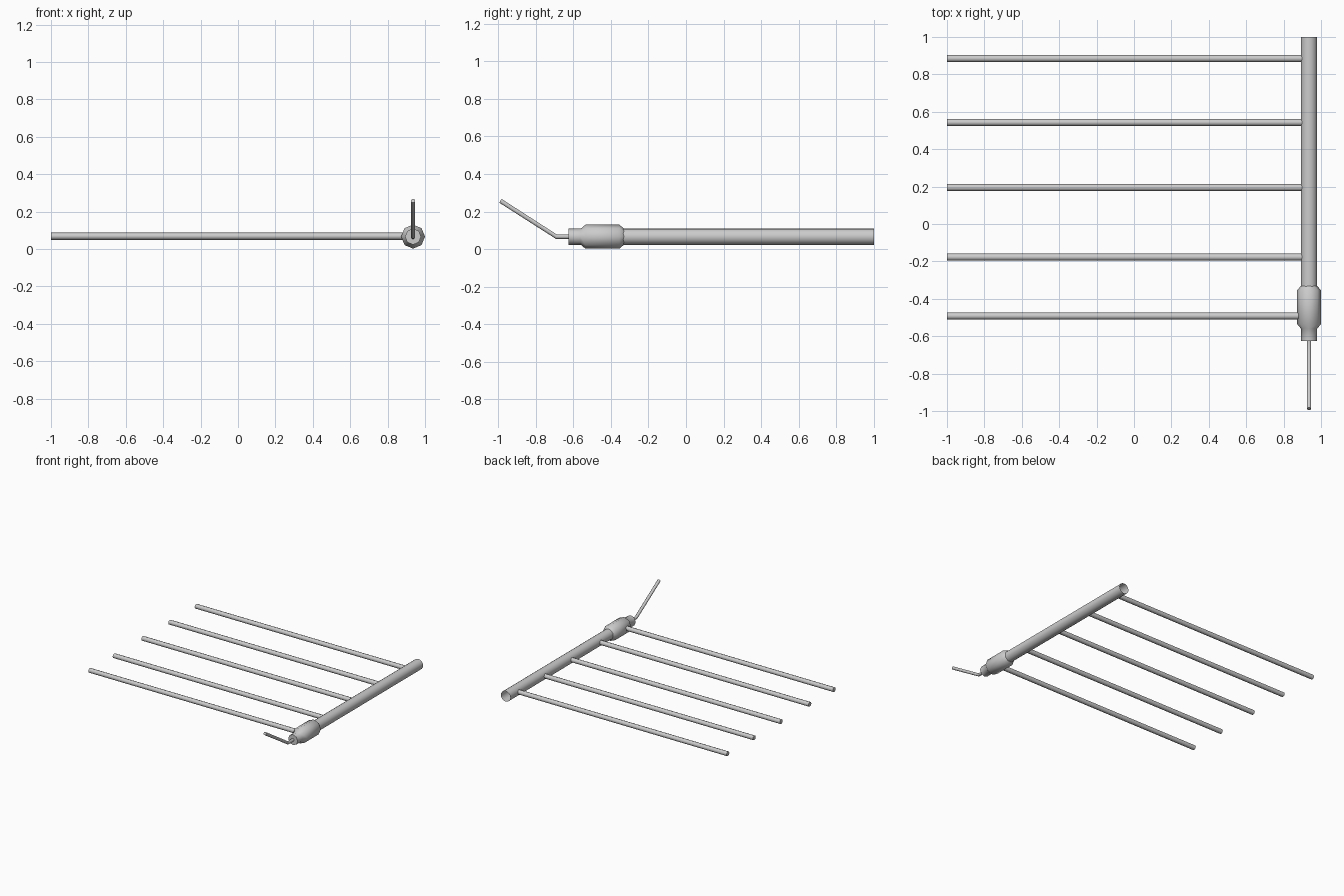
import bpy, bmesh, math
from mathutils import Vector

if "Cube" in bpy.data.objects:
    bpy.data.objects.remove(bpy.data.objects["Cube"])

CX, CZ = 0.936, 0.066   # axis of the main pipe


def sweep(name, rings, axis_x=False, sides=8, caps=True, phase=0.0):
    """Skin circular rings given as (centre, radius, tilt from the y axis)."""
    bm = bmesh.new()
    loops = []
    for c, r, tilt in rings:
        if axis_x:
            u, v = Vector((0, 1, 0)), Vector((0, 0, 1))
        else:
            u, v = Vector((1, 0, 0)), Vector((0, math.sin(tilt), math.cos(tilt)))
        loop = []
        for i in range(sides):
            a = 2 * math.pi * i / sides + phase
            loop.append(bm.verts.new(Vector(c) + r * (math.cos(a) * u + math.sin(a) * v)))
        loops.append(loop)
    for a, b in zip(loops, loops[1:]):
        for i in range(sides):
            j = (i + 1) % sides
            bm.faces.new((a[i], a[j], b[j], b[i]))
    if caps:
        bm.faces.new(loops[0])
        bm.faces.new(loops[-1])
    bmesh.ops.recalc_face_normals(bm, faces=bm.faces)
    me = bpy.data.meshes.new(name)
    bm.to_mesh(me)
    bm.free()
    ob = bpy.data.objects.new(name, me)
    bpy.context.collection.objects.link(ob)
    bpy.ops.object.select_all(action='DESELECT')
    ob.select_set(True)
    bpy.context.view_layer.objects.active = ob
    bpy.ops.object.shade_smooth_by_angle(angle=math.radians(50))
    return ob


def along_y(profile):
    return [((CX, y, CZ), r, 0) for y, r in profile]


# Main pipe, open at its far end
sweep("main_pipe", along_y([(1.0, 0.043), (-0.40, 0.043)]), sides=16, caps=False)

# Valve collar with tapered shoulders and a short nozzle
sweep("valve_collar", along_y([(-0.33, 0.043), (-0.355, 0.064), (-0.535, 0.064),
                               (-0.56, 0.043), (-0.625, 0.043)]), sides=8)

# Bent valve handle
tilt = math.atan2(0.19, 0.30)
sweep("valve_handle", [((CX, -0.60, CZ), 0.0125, 0), ((CX, -0.69, CZ), 0.0125, tilt / 2),
                       ((CX, -0.988, 0.257), 0.0125, tilt)], sides=8, phase=math.pi / 8)

# Parallel side rods
for i, y in enumerate((0.885, 0.543, 0.195, -0.177, -0.492)):
    sweep(f"side_rod_{i + 1}", [((-1.0, y, CZ + 0.002), 0.019, 0), ((CX - 0.03, y, CZ + 0.002), 0.019, 0)],
          axis_x=True, sides=8)
